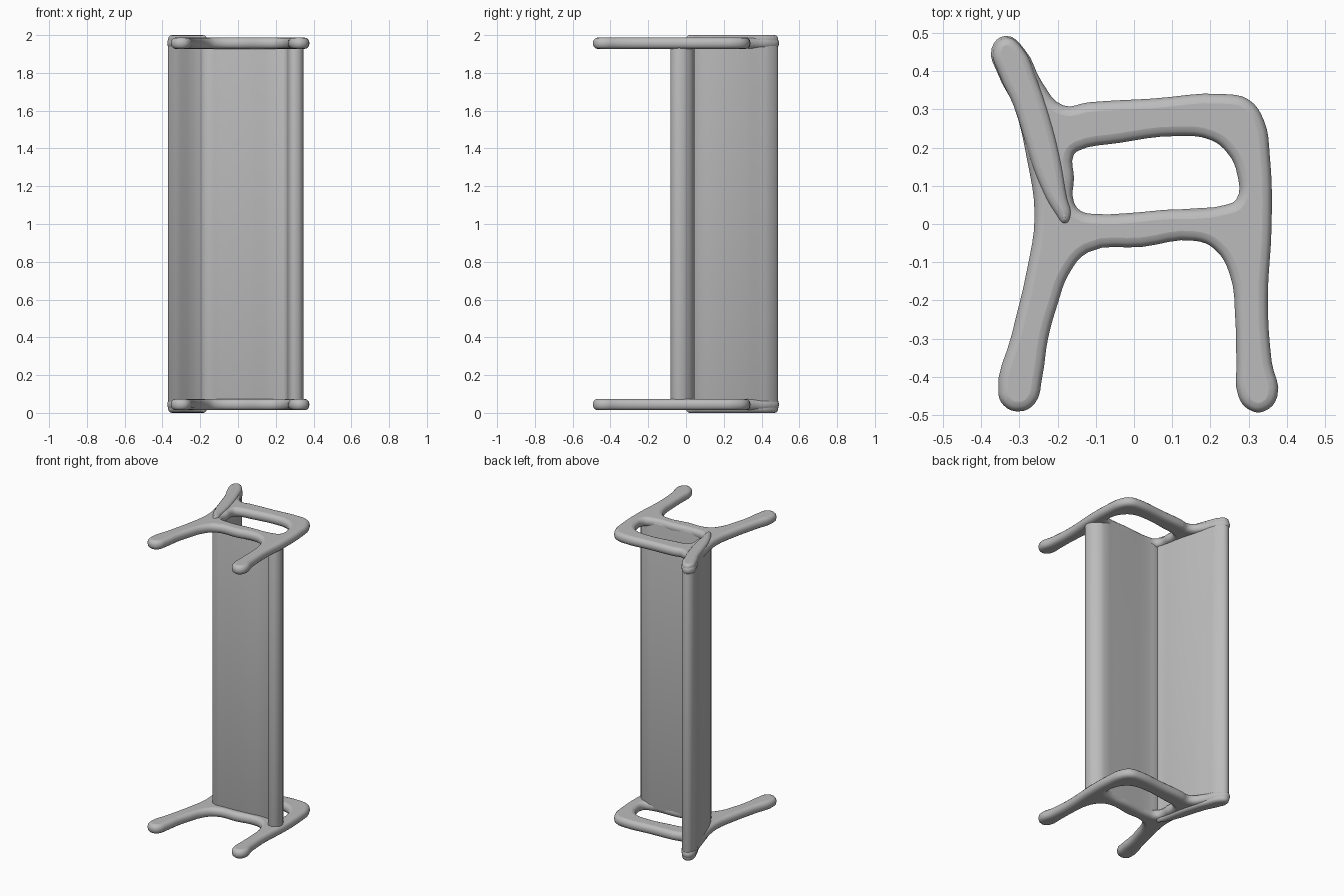
import bpy

grey = bpy.data.materials.new("plain_grey")
grey.diffuse_color = (0.5, 0.5, 0.5, 1)


def rounded_slab(name, loops, z0, z1, bevel):
    """Fill smooth closed outlines and extrude them from z0 to z1 with round edges."""
    cu = bpy.data.curves.new(name, 'CURVE')
    cu.dimensions = '2D'
    cu.fill_mode = 'BOTH'
    cu.resolution_u = 4
    cu.bevel_resolution = 2
    cu.bevel_depth = bevel
    cu.offset = -bevel
    cu.extrude = (z1 - z0) / 2 - bevel
    for pts in loops:
        sp = cu.splines.new('BEZIER')
        sp.bezier_points.add(len(pts) - 1)
        sp.use_cyclic_u = True
        for bp, (x, y) in zip(sp.bezier_points, pts):
            bp.co = (x, y, 0)
            bp.handle_left_type = bp.handle_right_type = 'AUTO'
    ob = bpy.data.objects.new(name, cu)
    bpy.context.collection.objects.link(ob)
    ob.location.z = (z0 + z1) / 2
    bpy.ops.object.select_all(action='DESELECT')
    ob.select_set(True)
    bpy.context.view_layer.objects.active = ob
    bpy.ops.object.convert(target='MESH')
    ob = bpy.context.object
    ob.name = name
    ob.data.materials.clear()
    ob.data.materials.append(grey)
    bpy.ops.object.shade_smooth_by_angle(angle=0.7)
    return ob


# End frame: two legs, back post, armrest loop
frame_outline = [
    (-0.355, -0.44), (-0.34, -0.475), (-0.30, -0.49), (-0.26, -0.47),
    (-0.24, -0.40), (-0.225, -0.30), (-0.20, -0.21), (-0.17, -0.13),
    (-0.12, -0.074), (0.02, -0.06), (0.16, -0.044), (0.21, -0.065),
    (0.25, -0.13), (0.265, -0.25), (0.268, -0.36), (0.273, -0.45),
    (0.30, -0.485), (0.34, -0.49), (0.375, -0.45), (0.36, -0.36),
    (0.35, -0.20), (0.36, 0.0), (0.355, 0.18), (0.34, 0.27), (0.30, 0.325),
    (0.23, 0.34), (0.05, 0.328), (-0.12, 0.318), (-0.185, 0.31),
    (-0.24, 0.37), (-0.285, 0.455), (-0.335, 0.492), (-0.372, 0.46),
    (-0.355, 0.39), (-0.315, 0.31), (-0.28, 0.17), (-0.26, 0.02),
    (-0.28, -0.12), (-0.32, -0.29)]
arm_opening = [
    (-0.158, 0.18), (-0.157, 0.12), (-0.158, 0.06), (-0.14, 0.035),
    (-0.10, 0.026), (0.08, 0.037), (0.24, 0.05), (0.268, 0.065),
    (0.27, 0.13), (0.245, 0.185), (0.20, 0.22), (0.11, 0.23),
    (-0.04, 0.212), (-0.145, 0.192)]
for name, z0 in (("lower_end_frame", 0.014), ("upper_end_frame", 1.927)):
    rounded_slab(name, [frame_outline, arm_opening], z0, z0 + 0.06, 0.025)

# Backrest panel, curling into the seat at its foot
back_section = [
    (-0.205, 0.025), (-0.18, 0.0), (-0.165, 0.02), (-0.175, 0.07),
    (-0.19, 0.16), (-0.22, 0.28), (-0.255, 0.38), (-0.292, 0.46),
    (-0.335, 0.488), (-0.368, 0.455), (-0.352, 0.39), (-0.315, 0.31),
    (-0.28, 0.20), (-0.25, 0.11)]
rounded_slab("backrest", [back_section], 0.0, 2.0, 0.02)

# Thin seat panel with a deep front lip
seat_section = [
    (-0.195, 0.015), (-0.165, -0.018), (-0.10, -0.02), (0.06, -0.012),
    (0.22, -0.002), (0.255, -0.015), (0.265, -0.05), (0.28, -0.077),
    (0.31, -0.082), (0.34, -0.06), (0.345, -0.02), (0.33, 0.01),
    (0.30, 0.036), (0.265, 0.045), (0.20, 0.043), (0.06, 0.034),
    (-0.10, 0.024), (-0.165, 0.025)]
rounded_slab("seat", [seat_section], 0.03, 1.97, 0.012)
